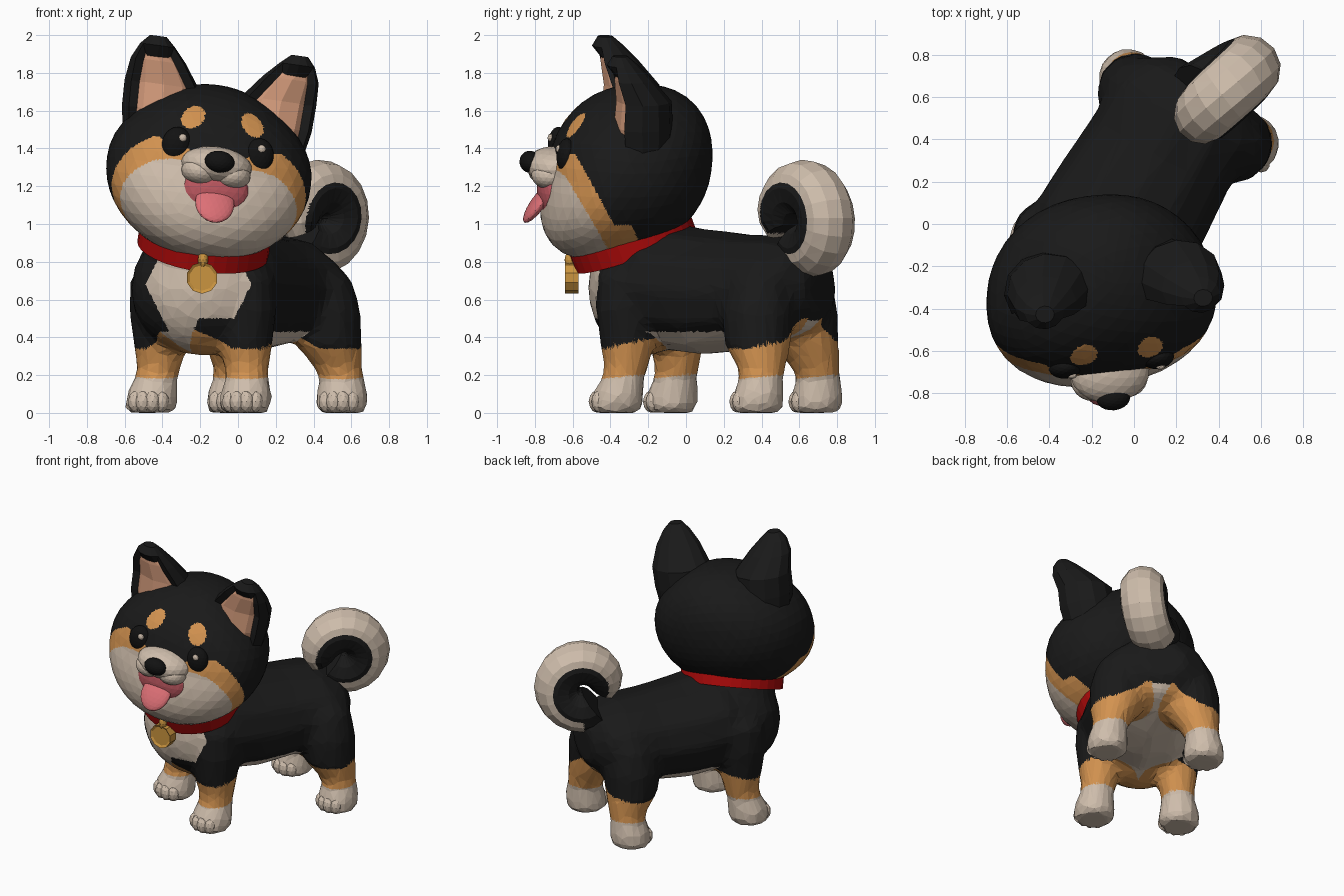
import bpy, bmesh
from math import radians, sin, cos, atan2, pi
from mathutils import Vector, Matrix

cube = bpy.data.objects.get("Cube")
if cube:
    bpy.data.objects.remove(cube)


def material(name, *rgb):
    mat = bpy.data.materials.new(name)
    mat.use_nodes = True
    mat.diffuse_color = (*rgb, 1)
    shader = next(n for n in mat.node_tree.nodes if n.type == 'BSDF_PRINCIPLED')
    shader.inputs["Base Color"].default_value = (*rgb, 1)
    return mat


black = material("black fur", .01, .01, .01)
tan = material("tan fur", .65, .29, .08)
cream = material("cream fur", .62, .51, .41)
dark = material("glossy black", .006, .006, .006)
pink = material("tongue pink", .72, .16, .18)
mouth_pink = material("mouth pink", .52, .1, .12)
ear_pink = material("inner ear", .66, .33, .2)
red = material("collar red", .42, .003, .003)
gold = material("tag gold", .6, .3, .05)
FUR = [black, tan, cream]
BLACK, TAN, CREAM = range(3)


def finish(name, bm, mats, frame=None, rule=None, cuts=0):
    """Split facets finely, colour them by rule, and make the object."""
    bmesh.ops.recalc_face_normals(bm, faces=bm.faces)
    if cuts:
        bmesh.ops.triangulate(bm, faces=bm.faces)
        bmesh.ops.subdivide_edges(bm, edges=bm.edges, cuts=cuts, use_grid_fill=True)
    if rule:
        for face in bm.faces:
            face.material_index = rule(face.calc_center_median())
    if frame:
        bm.transform(frame)
    mesh = bpy.data.meshes.new(name)
    bm.to_mesh(mesh)
    bm.free()
    for mat in mats:
        mesh.materials.append(mat)
    obj = bpy.data.objects.new(name, mesh)
    bpy.context.collection.objects.link(obj)
    return obj


def add_ball(bm, center, radii, detail=3, tilt=0):
    place = Matrix.Translation(center) @ Matrix.Rotation(radians(tilt), 4, 'X')
    bmesh.ops.create_icosphere(bm, subdivisions=detail, radius=1,
                               matrix=place @ Matrix.Diagonal((*radii, 1)))


def ball(name, center, radii, mat, frame=None, detail=3, tilt=0):
    bm = bmesh.new()
    add_ball(bm, center, radii, detail, tilt)
    finish(name, bm, [mat], frame)


def add_loft(bm, rings, sides=12):
    """Skin a list of rings, each given as centre and two half axes."""
    loops = [[bm.verts.new(c + u * cos(2 * pi * i / sides) + v * sin(2 * pi * i / sides))
              for i in range(sides)] for c, u, v in rings]
    for low, high in zip(loops, loops[1:]):
        for i in range(sides):
            j = (i + 1) % sides
            bm.faces.new((low[i], low[j], high[j], high[i]))
    bm.faces.new(loops[0])
    bm.faces.new(loops[-1])
    bmesh.ops.recalc_face_normals(bm, faces=bm.faces)


X, Y, Z = Vector((1, 0, 0)), Vector((0, 1, 0)), Vector((0, 0, 1))

# Body axes: the trunk is turned away from the face
BACK, LEFT = Vector((.5, .866, 0)), Vector((.866, -.5, 0))
HUB = Vector((.02, .15, 0))

# Trunk, chest and neck
body = bmesh.new()
trunk = [(-.6, .68, .16, .2), (-.48, .67, .33, .3), (-.28, .67, .4, .34),
         (-.05, .64, .39, .335), (.2, .64, .37, .31), (.42, .66, .37, .28),
         (.57, .66, .3, .23), (.65, .66, .16, .13)]
add_loft(body, [(HUB + BACK * b + Z * z, LEFT * w, Z * h) for b, z, w, h in trunk])
add_ball(body, (-.18, -.22, .66), (.39, .3, .36))
add_ball(body, (-.18, -.26, .85), (.32, .27, .24))

# Legs: height, inward lean, backward lean, radius
front_leg = [(0, 0, 0, .12), (.03, 0, 0, .143), (.11, 0, .01, .138), (.18, .01, .035, .115),
             (.25, .02, .05, .12), (.38, .03, .05, .15), (.55, .03, .05, .17),
             (.72, .04, .05, .17), (.86, .12, .05, .11)]
rear_leg = [(0, 0, 0, .12), (.03, 0, 0, .143), (.11, 0, .01, .138), (.18, .01, .02, .118),
            (.25, .03, .01, .132), (.36, .06, -.03, .178), (.53, .08, -.04, .195),
            (.7, .1, -.04, .165), (.82, .14, -.04, .09)]
feet = [("front_left", -.44, 1, .275, front_leg), ("front_right", -.44, -1, .3, front_leg),
        ("rear_left", .46, 1, .345, rear_leg), ("rear_right", .44, -1, .315, rear_leg)]
legs = []
for name, along, sign, spread, profile in feet:
    foot = HUB + BACK * along + LEFT * sign * spread
    inward = LEFT * -sign
    legs.append((foot, inward))
    add_loft(body, [(foot + inward * lean + BACK * back + Z * z, X * r, Y * r)
                    for z, lean, back, r in profile])
    for n in range(4):
        turn = radians(-100 + (n - 1.5) * 27)
        spot = foot + Vector((cos(turn), sin(turn), 0)) * .106 + Z * .06
        ball(f"{name}_toe", spot, (.041, .041, .058), cream, detail=2)


def body_coat(p):
    for foot, inward in legs:
        off = p - foot - inward * .2 * p.z
        if p.z < .5 and off.xy.length < .23:
            if p.z < .19 + .1 * off.y:
                return CREAM
            inner, rear = max(0, off.dot(inward) + .04), max(0, off.dot(BACK))
            if p.z < .34 + .7 * inner + .25 * rear:
                return TAN
            if off.dot(inward) < .12:
                return BLACK
    along, side = (p - HUB).dot(BACK), (p - HUB).dot(LEFT)
    bib = p.y < -.25 and abs(p.x + .21) < .28 - .5 * abs(p.z - .68)
    rump = along > .4 and abs(side) < .16 and p.z < .49
    return CREAM if bib or rump or p.z < .43 else BLACK


# Fuse trunk and legs into one faceted skin
rough = finish("rough_body", body, [])
rough.modifiers.new("fuse", 'REMESH').voxel_size = .03
relax = rough.modifiers.new("relax", 'SMOOTH')
relax.factor, relax.iterations = .5, 6
rough.modifiers.new("facets", 'DECIMATE').ratio = .15
skin = bmesh.new()
skin.from_object(rough, bpy.context.evaluated_depsgraph_get())
bpy.data.objects.remove(rough)
finish("body", skin, FUR, rule=body_coat, cuts=6)

# Curled tail: cream outside, black inside the curl
curl, along, across = Vector((.42, .635, 1.03)), Vector((.8, .6, 0)), Vector((.6, -.8, 0))
rings = []
for i in range(19):
    t = i / 18
    angle = radians(-130 + 335 * t)
    out = along * cos(angle) + Z * sin(angle)
    size = .152 * (1 - .45 * t ** 10)
    rings.append((curl + out * .16 + across * (.1 * t - .05), out * size, across * size * 1.03))


def tail_coat(p):
    d, z = (p - curl).dot(along), p.z - curl.z
    base = -150 < atan2(z, d) * 180 / pi < -95 and (p - curl).dot(across) < .04
    return BLACK if base or d * d + z * z < .19 ** 2 else CREAM


tail = bmesh.new()
add_loft(tail, rings)
finish("tail", tail, FUR, rule=tail_coat, cuts=4)

# Head, in its own slightly tilted frame
HEAD = (Matrix.Translation((-.16, -.3, 1.28)) @ Matrix.Rotation(radians(6), 4, 'Z')
        @ Matrix.Rotation(radians(8), 4, 'Y'))


def head_coat(p):
    side = abs(p.x)
    brow = abs(p.x - .01) - .16
    if p.y < 0 and (brow / .062) ** 2 + ((p.z - .268 + .3 * brow) / .058) ** 2 < 1:
        return TAN
    jaw = .09 if p.z < -.22 else 0
    if p.z > min(.15, .05 + .28 * side) or p.y > jaw - .25 - .55 * p.z:
        return BLACK
    smile = .03 - .2 * max(0, side - .25)
    return CREAM if p.z < smile and p.y < -.365 - .6 * p.z else TAN


bm = bmesh.new()
bmesh.ops.create_icosphere(bm, subdivisions=4, radius=1)
for vert in bm.verts:
    p = vert.co
    p /= sum(abs(c) ** 2.25 for c in p) ** (1 / 2.25)
    taper = (.28 if p.z > 0 else .12) * p.z ** 2
    chin = .1 * max(0, -p.z) * max(0, -p.y)
    vert.co = (p.x * .542 * (1 - taper) * (1 - .1 * p.y),
               p.y * .43 + .06 * p.z - chin,
               p.z * .46 + .08 * p.y * max(0, -p.z))
finish("head", bm, FUR, HEAD, head_coat, 5)

# Muzzle, nose, mouth and tongue
ball("muzzle", (0, -.4, .03), (.19, .15, .1), cream, HEAD)
ball("nose", (0, -.53, .05), (.08, .055, .058), dark, HEAD)
ball("mouth", (.01, -.42, -.1), (.18, .07, .135), mouth_pink, HEAD)
ball("tongue", (.01, -.485, -.17), (.105, .035, .125), pink, HEAD, tilt=-35)

# Paired lips, eyes and ears
for side, sign in (("left", 1), ("right", -1)):
    ball(f"{side}_lip", (sign * .085, -.43, -.01), (.1, .1, .075), cream, HEAD)
    ball(f"{side}_eye", (sign * .22, -.357, .11), (.08, .055, .095), dark, HEAD)
    ball(f"{side}_eye_glint", (sign * .212 + .014, -.402, .15), (.022, .015, .022), cream, HEAD, 2)
    ear = [(.12, .3, .02, .19, .17), (.28, .315, .01, .205, .185), (.42, .325, .01, .2, .175),
           (.54, .365, -.05, .15, .13), (.62, .385, -.085, .095, .085), (.67, .39, -.1, .045, .04)]
    bm = bmesh.new()
    add_loft(bm, [(Vector((sign * (x - .01) + .01, y, z)), X * rx, Y * ry)
                  for z, x, y, rx, ry in ear])
    bm.normal_update()
    hollow = [f for f in bm.faces if f.normal.y < -.6 and f.calc_center_median().z < .6]
    bmesh.ops.inset_region(bm, faces=hollow, thickness=.06)
    for vert in {v for f in hollow for v in f.verts}:
        vert.co.y += .055
    for face in hollow:
        face.material_index = 1
    finish(f"{side}_ear", bm, [black, ear_pink], HEAD)

# Collar band
bm = bmesh.new()
bmesh.ops.create_cone(bm, segments=32, radius1=1, radius2=1, depth=.1, cap_ends=False,
                      matrix=Matrix.Diagonal((.337, .325, 1, 1)))
tilted = (Matrix.Translation((-.18, -.283, .908)) @ Matrix.Rotation(radians(8), 4, 'Y')
          @ Matrix.Rotation(radians(20), 4, 'X'))
band = finish("collar", bm, [red], tilted)
thick = band.modifiers.new("thickness", 'SOLIDIFY')
thick.thickness, thick.offset = .025, 0

# Round tag with a raised rim, and its hanger
bm = bmesh.new()
bmesh.ops.create_cone(bm, segments=10, radius1=.084, radius2=.084, depth=.07, cap_ends=True)
caps = [f for f in bm.faces if len(f.verts) > 4]
bmesh.ops.inset_individual(bm, faces=caps, thickness=.016, depth=-.01)
finish("tag", bm, [gold], Matrix.Translation((-.19, -.605, .715)) @ Matrix.Rotation(pi / 2, 4, 'X'))
ball("tag_hanger", (-.185, -.615, .81), (.028, .028, .045), gold, detail=2)
